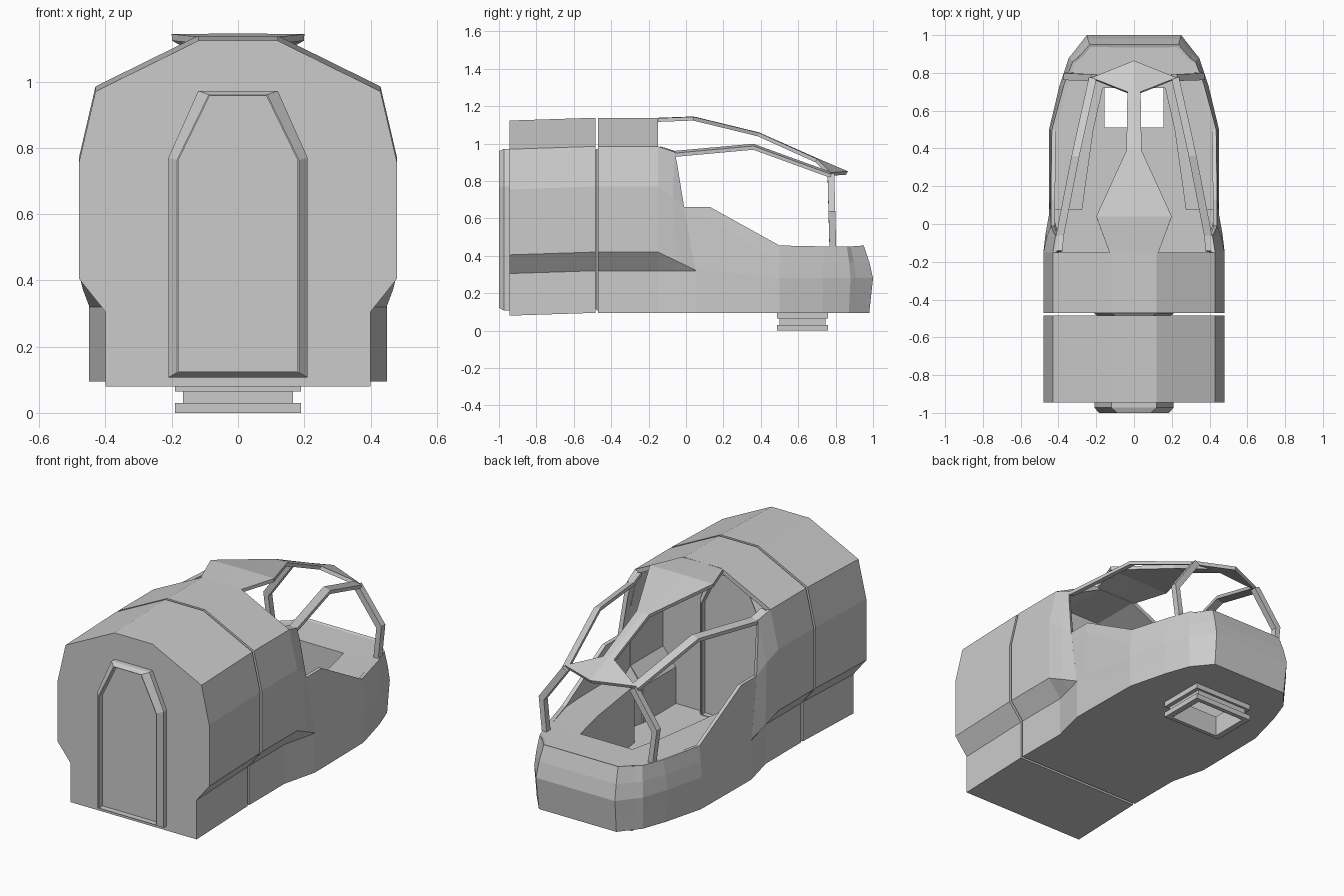
import bpy, bmesh
from mathutils import Vector

if "Cube" in bpy.data.objects:
    bpy.data.objects.remove(bpy.data.objects["Cube"])


def make(name, verts, faces, mirror=False, thick=0, fix=True):
    me = bpy.data.meshes.new(name)
    me.from_pydata([Vector(v) for v in verts], [], faces)
    if fix:
        bm = bmesh.new()
        bm.from_mesh(me)
        bmesh.ops.recalc_face_normals(bm, faces=bm.faces)
        bm.to_mesh(me)
        bm.free()
    ob = bpy.data.objects.new(name, me)
    bpy.context.collection.objects.link(ob)
    if mirror:
        m = ob.modifiers.new("mirror", 'MIRROR')
        m.use_clip = True
    if thick:
        s = ob.modifiers.new("thickness", 'SOLIDIFY')
        s.thickness = thick
        s.offset = -1
    return ob


def grid(rows):
    """Open skin through rows of points, normal = row direction x point direction."""
    n = len(rows[0])
    f = [(i*n+j, (i+1)*n+j, (i+1)*n+j+1, i*n+j+1)
         for i in range(len(rows)-1) for j in range(n-1)]
    return [p for r in rows for p in r], f


def loft(name, rings, mirror=False):
    """Closed solid through rings of points."""
    n = len(rings[0])
    f = [(i*n+j, i*n+(j+1) % n, (i+1)*n+(j+1) % n, (i+1)*n+j)
         for i in range(len(rings)-1) for j in range(n)]
    f += [tuple(range(n)), tuple(range((len(rings)-1)*n, len(rings)*n))]
    return make(name, [p for r in rings for p in r], f, mirror)


def ring(half, y):
    """Mirror a half outline (x, z) into a full ring at depth y."""
    return [(x, y, z) for x, z in half] + [(-x, y, z) for x, z in reversed(half)]


def bar(name, pts, u, v):
    """Mirrored rectangular bars along a path, section spanned by half-vectors u and v."""
    u, v = Vector(u), Vector(v)
    loft(name, [[Vector(p) + a*u + b*v for a, b in ((-1, -1), (1, -1), (1, 1), (-1, 1))]
                for p in pts], True)


def box(name, x, y0, y1, z0, z1):
    return loft(name, [[(-x, y0, z), (x, y0, z), (x, y1, z), (-x, y1, z)] for z in (z0, z1)])


def cut(ob, cutter):
    m = ob.modifiers.new("hole", 'BOOLEAN')
    m.operation = 'DIFFERENCE'
    m.solver = 'EXACT'
    m.object = cutter


# Rear compartment, slightly lower at its far end
section = [(.40, .095), (.40, .32), (.48, .42), (.48, .77), (.43, .985), (.40, 1.0), (.12, 1.138)]
rear_end = [(x, z - .015) for x, z in section]
loft("rear_compartment", [ring(rear_end, -.945), ring(section, -.485)])

# Middle cabin shell and its bulkhead
half = section + [(0, 1.138)]
v, f = grid([[(x, y, z) for x, z in half] for y in (-.47, -.15)])
make("cabin_shell", v, f, True, .025, False)
loft("cabin_bulkhead", [ring(section, -.47), ring(section, -.445)])

# Doors with raised frame and recessed panel: rear outside, in the gap, and inside the cabin
door_out = [(.21, .107), (.21, .77), (.12, .972)]
door_in = [(.184, .122), (.184, .763), (.088, .96)]
panel = [(.18, .125), (.18, .762), (.085, .957)]
for name, y, d in (("rear_door", -.945, -.055), ("gap_door", -.46, -.03), ("cabin_door", -.45, .05)):
    loft(name, [ring(door_out, y), ring(door_out, y + d*.5), ring(door_in, y + d),
                ring(panel, y + d), ring(panel, y + d*.4)])


# Hull side around the rear edge of the side opening
v, f = grid([
    [(.40, -.15, .095), (.40, -.15, .32), (.48, -.15, .42), (.48, -.15, .77), (.43, -.15, .985)],
    [(.425, -.05, .095), (.425, -.05, .32), (.468, -.05, .372), (.462, -.07, .72), (.415, -.06, .955)],
    [(.45, .05, .095), (.45, .05, .32), (.45, .05, .324), (.44, -.01, .66), (.424, -.047, .89)]])
make("hull_shoulder", v, f, True, .022, False)


# Nose hull side, swept forward to the tip
def rib(xb, xm, xt, yb, ym, yt, zt):
    return [(xb, yb, .095), ((xb+xm)/2, (yb+ym)/2, .19), (xm, ym, .28),
            (xm*.6+xt*.4, ym*.6+yt*.4, .28*.5+zt*.5), (xt, yt, zt)]


hull = [
    [(.45, .05, .095), (.45, .05, .32), (.45, .05, .324), (.441, -.003, .62), (.44, -.01, .66)],
    [(.45, .13, .095), (.45, .13, .30), (.45, .13, .32), (.445, .13, .6), (.44, .13, .66)],
    rib(.445, .45, .435, .5, .5, .5, .455),
    rib(.385, .395, .37, .73, .73, .74, .45),
    rib(.335, .345, .325, .87, .88, .86, .45),
    rib(.31, .32, .295, .90, .91, .88, .45),
    rib(.245, .25, .235, .98, 1.0, .95, .455),
    rib(0, 0, 0, .98, 1.0, .95, .455)]
v, f = grid(hull)
make("nose_hull", v, f, True, .022, False)

# Floor plate with the hatch opening
edge = [(.40, -.465), (.40, -.15)] + [(r[0][0], r[0][1]) for r in hull[:-1]]
outline = edge + [(-x, y) for x, y in reversed(edge)]
floor = loft("floor_plate", [[(x, y, z) for x, y in outline] for z in (.095, .12)])
cutter = box("hatch_cutter", .155, .51, .735, -.1, .2)
cutter.hide_render = True
cutter.hide_viewport = True
cut(floor, cutter)

# Stacked collar rings under the hatch
for name, x, y0, y1, z0, z1 in (("collar_lower", .19, .487, .76, 0, .03),
                                ("collar_middle", .166, .5, .747, .03, .065),
                                ("collar_upper", .19, .487, .76, .065, .096)):
    cut(box(name, x, y0, y1, z0, z1), cutter)

# Flat deck around a tapering footwell, with walls down to the floor
deck = [(.075, .432, .275), (.5, .425, .215), (.72, .37, .165)]
v, f = grid([[(xo, y, .447), (xi, y, .447), (xi, y, .12)] for y, xo, xi in deck])
n = len(v)
v += [(.432, .075, .12), (0, .72, .447), (0, .72, .12),
      (.315, .865, .447), (.235, .945, .45), (0, .945, .45)]
f += [(0, 1, 2, n), (n-2, n-1, n+2, n+1), (n-3, n-2, n+1, n+5, n+4, n+3)]
make("footwell_deck", v, f, True)

# Canopy spine flaring into a front visor
spine = [[(.13, -.15, 1.136), (0, -.15, 1.138)], [(.2, .04, 1.143), (0, .04, 1.145)],
         [(.04, .39, 1.058), (0, .39, 1.06)], [(.035, .70, .918), (0, .71, .918)],
         [(.225, .775, .845), (0, .865, .852)]]
v, f = grid(spine)
make("canopy_spine", v, f, True, .02, False)

# Canopy side rails and bent front posts
bar("canopy_rails", [(.40, -.14, .97), (.392, -.06, .945), (.31, .36, .983), (.218, .775, .832)],
    (.021, 0, -.006), (0, 0, .01))
bar("canopy_posts", [(.212, .775, .832), (.358, .78, .63), (.335, .785, .44)],
    (.016, 0, .008), (0, .018, 0))
